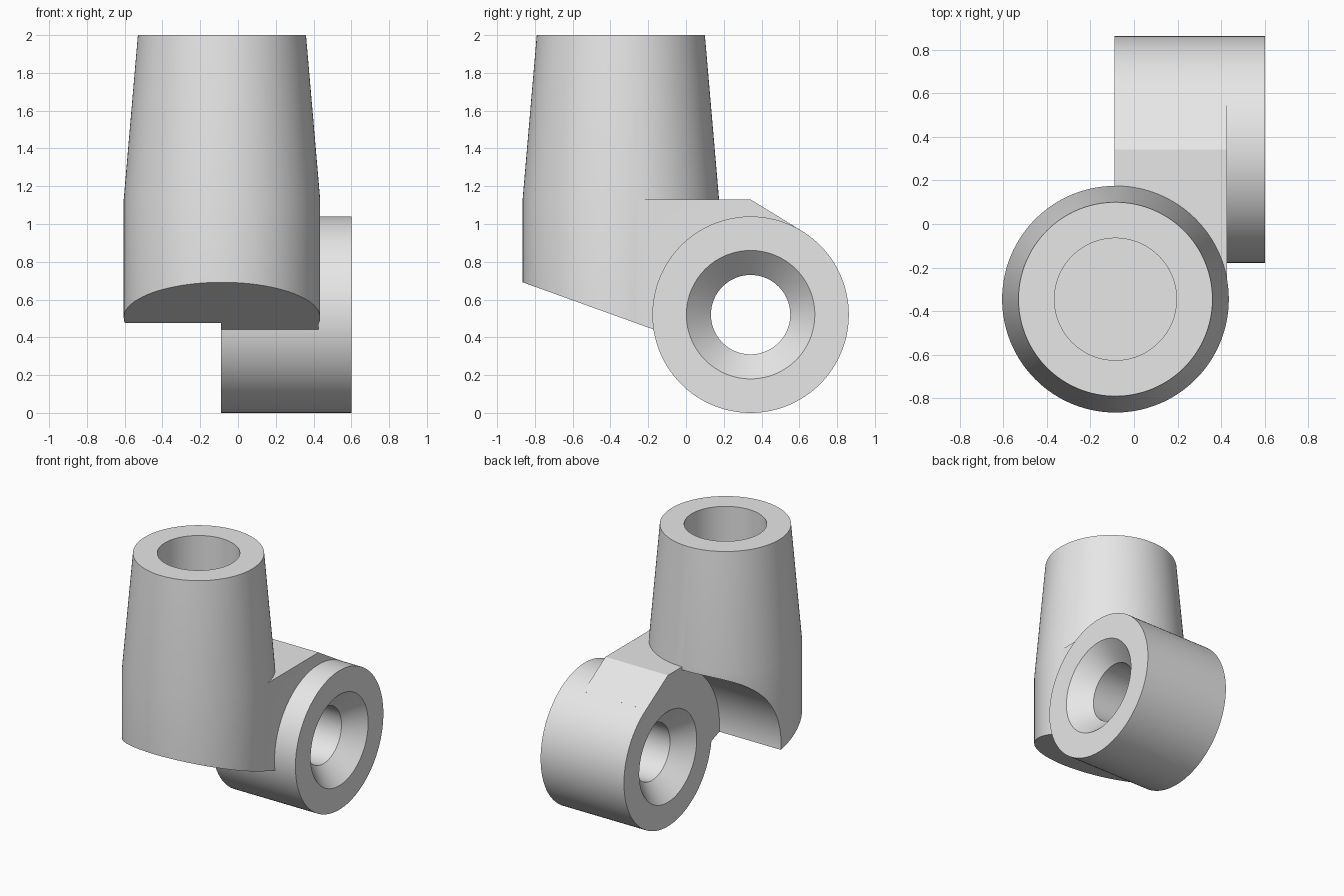
import bpy, bmesh, math
from mathutils import Vector

if "Cube" in bpy.data.objects:
    bpy.data.objects.remove(bpy.data.objects["Cube"])

SEGMENTS = 128
POST = Vector((-0.085, -0.345, 0))      # post axis, along z
EYE = Vector((0, 0.342, 0.52))          # eye axis, along x
SIDE_L, SIDE_R, END = -0.09, 0.427, 0.6  # block sides and outer end of the eye
SHOULDER = 1.13

grey = bpy.data.materials.new("plain grey")
grey.use_nodes = True
grey.diffuse_color = (0.8, 0.8, 0.8, 1)
grey.node_tree.nodes["Principled BSDF"].inputs["Base Color"].default_value = grey.diffuse_color


def finish(name, bm):
    bmesh.ops.recalc_face_normals(bm, faces=bm.faces)
    mesh = bpy.data.meshes.new(name)
    bm.to_mesh(mesh)
    bm.free()
    mesh.materials.append(grey)
    obj = bpy.data.objects.new(name, mesh)
    bpy.context.collection.objects.link(obj)
    return obj


def lathe(name, profile, axis, centre):
    """Capped solid of revolution from (radius, position along axis) points."""
    bm = bmesh.new()
    rings = []
    for r, h in profile:
        ring = []
        for i in range(SEGMENTS):
            a = math.tau * i / SEGMENTS
            u, v = r * math.cos(a), r * math.sin(a)
            co = Vector((u, v, h)) if axis == "z" else Vector((h, u, v))
            ring.append(bm.verts.new(co + centre))
        rings.append(ring)
    for low, high in zip(rings, rings[1:]):
        for i in range(SEGMENTS):
            j = (i + 1) % SEGMENTS
            bm.faces.new((low[i], low[j], high[j], high[i]))
    bm.faces.new(rings[0])
    bm.faces.new(rings[-1])
    return finish(name, bm)


def prism(name, outline, x0, x1):
    """Side outline of (y, z) points extruded along x."""
    bm = bmesh.new()
    face = bm.faces.new([bm.verts.new((x0, y, z)) for y, z in outline])
    out = bmesh.ops.extrude_face_region(bm, geom=[face])
    for v in out["geom"]:
        if isinstance(v, bmesh.types.BMVert):
            v.co.x = x1
    return finish(name, bm)


def combine(body, tool, operation):
    mod = body.modifiers.new(operation, "BOOLEAN")
    mod.operation, mod.solver, mod.object = operation, "EXACT", tool
    bpy.context.view_layer.objects.active = body
    bpy.ops.object.modifier_apply(modifier=mod.name)
    bpy.data.objects.remove(tool)


# Tapered post, relieved on one side around the eye
body = lathe("angled_socket_bracket", [(0.52, 0.2), (0.52, SHOULDER), (0.445, 2)], "z", POST)
combine(body, lathe("relief", [(0.61, -1), (0.61, SIDE_L)], "x", EYE), "DIFFERENCE")

# Web joining post and eye, with a 30 degree slope tangent to the eye
slope = math.radians(60)
tangent = (EYE.y + 0.52 * math.cos(slope), EYE.z + 0.52 * math.sin(slope))
web = prism("web", [(POST.y, SHOULDER), (EYE.y, SHOULDER), tangent,
                    (EYE.y, EYE.z), (POST.y, 0.35)], SIDE_L, SIDE_R)
combine(body, web, "UNION")

# Slanted underside
under = prism("underside", [(-1.2, 0.812), (0.5, 0.2), (0.5, -0.5), (-1.2, -0.5)], -1, 1)
combine(body, under, "DIFFERENCE")

# Round eye, then its countersunk bore and the blind socket in the post
combine(body, lathe("eye", [(0.52, SIDE_L), (0.52, END)], "x", EYE), "UNION")
bore = [(0.36, SIDE_L - 0.02), (0.21, SIDE_L + 0.13), (0.21, END - 0.13), (0.36, END + 0.02)]
combine(body, lathe("eye_bore", bore, "x", EYE), "DIFFERENCE")
combine(body, lathe("socket", [(0.28, SHOULDER - 0.01), (0.28, 2.1)], "z", POST), "DIFFERENCE")

# Smooth round surfaces, crisp edges
bpy.ops.object.select_all(action="DESELECT")
body.select_set(True)
bpy.context.view_layer.objects.active = body
bpy.ops.object.shade_smooth_by_angle(angle=math.radians(25))
